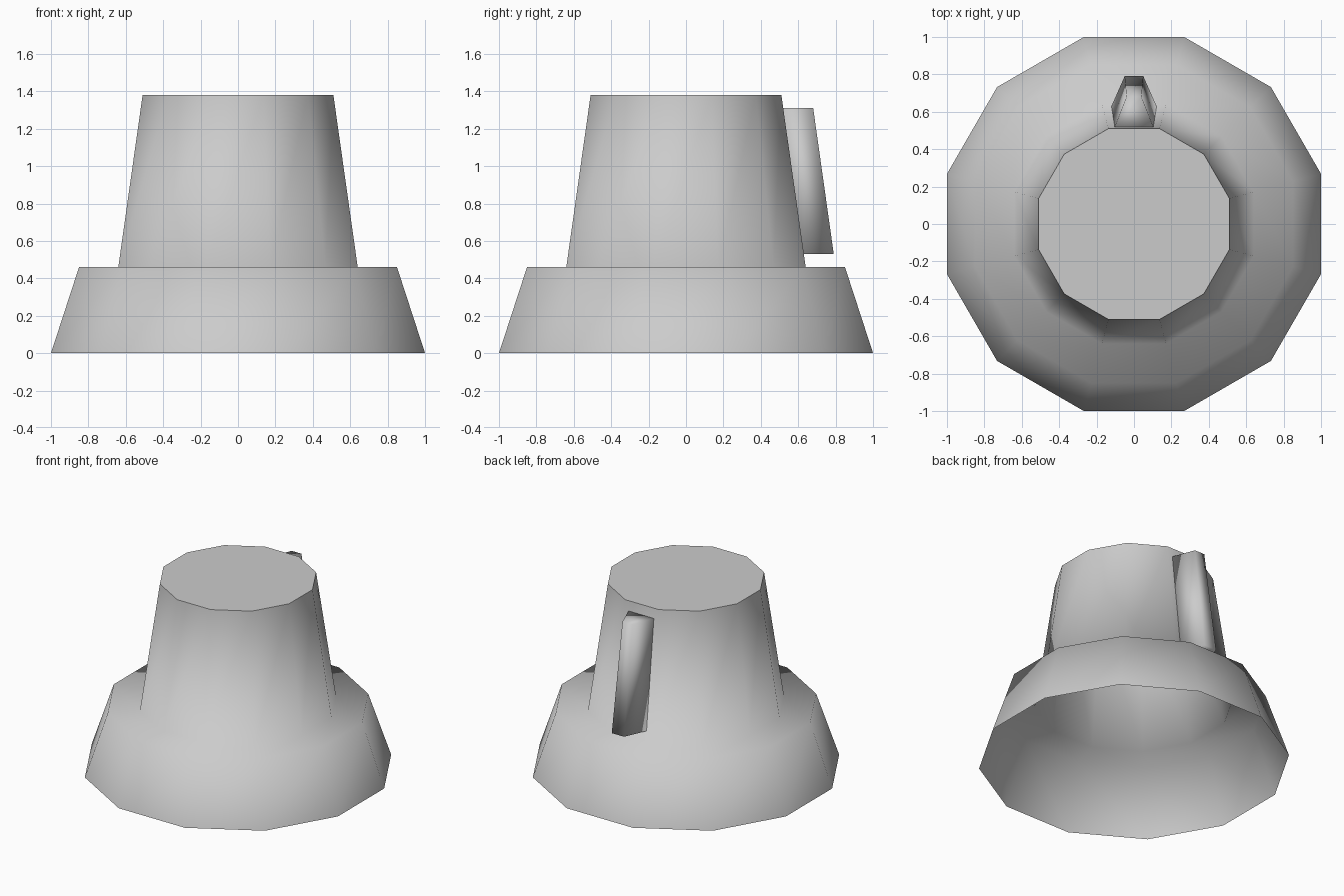
import bpy
import math

cube = bpy.data.objects.get("Cube")
if cube:
    bpy.data.objects.remove(cube)

grey = bpy.data.materials.new("plain_grey")
grey.use_nodes = True
colour = (0.6, 0.6, 0.6, 1)
grey.diffuse_color = colour
grey.node_tree.nodes["Principled BSDF"].inputs["Base Color"].default_value = colour


def loft(name, rings, cap_start=False, cap_end=False, flat_end=False):
    """Skin a stack of equal-length rings with smooth faces and optional caps."""
    n = len(rings[0])
    verts = [p for ring in rings for p in ring]
    faces = [(r * n + i, r * n + (i + 1) % n, (r + 1) * n + (i + 1) % n, (r + 1) * n + i)
             for r in range(len(rings) - 1) for i in range(n)]
    if cap_start:
        faces.append(tuple(reversed(range(n))))
    if cap_end:
        faces.append(tuple(range(len(verts) - n, len(verts))))
    mesh = bpy.data.meshes.new(name)
    mesh.from_pydata(verts, [], faces)
    mesh.materials.append(grey)
    for face in mesh.polygons:
        face.use_smooth = True
    if flat_end:
        # Keep the rim of the end cap crisp
        mesh.polygons[-1].use_smooth = False
        first = len(verts) - n
        for edge in mesh.edges:
            edge.use_edge_sharp = min(edge.vertices) >= first
    obj = bpy.data.objects.new(name, mesh)
    bpy.context.collection.objects.link(obj)
    return obj


# Knob body: flared skirt, shoulder and tapered grip, open underneath
SIDES = 12
HALF = math.pi / SIDES


def ring(apothem, z):
    r = apothem / math.cos(HALF)
    return [(r * math.cos(HALF * (2 * i + 1)), r * math.sin(HALF * (2 * i + 1)), z)
            for i in range(SIDES)]


profile = [(1.0, 0), (0.85, 0.46), (0.64, 0.46), (0.51, 1.38)]
loft("knob_body", [ring(a, z) for a, z in profile], cap_end=True, flat_end=True)


# Pointer: wedge-shaped rib leaning along the back of the grip
def wedge(inner_half, inner_y, outer_half, outer_y, z):
    return [(-inner_half, inner_y, z), (inner_half, inner_y, z),
            (outer_half, outer_y, z), (-outer_half, outer_y, z)]


loft("pointer_rib", [wedge(0.125, 0.62, 0.05, 0.79, 0.53),
                     wedge(0.105, 0.515, 0.04, 0.68, 1.31)], cap_start=True, cap_end=True)
